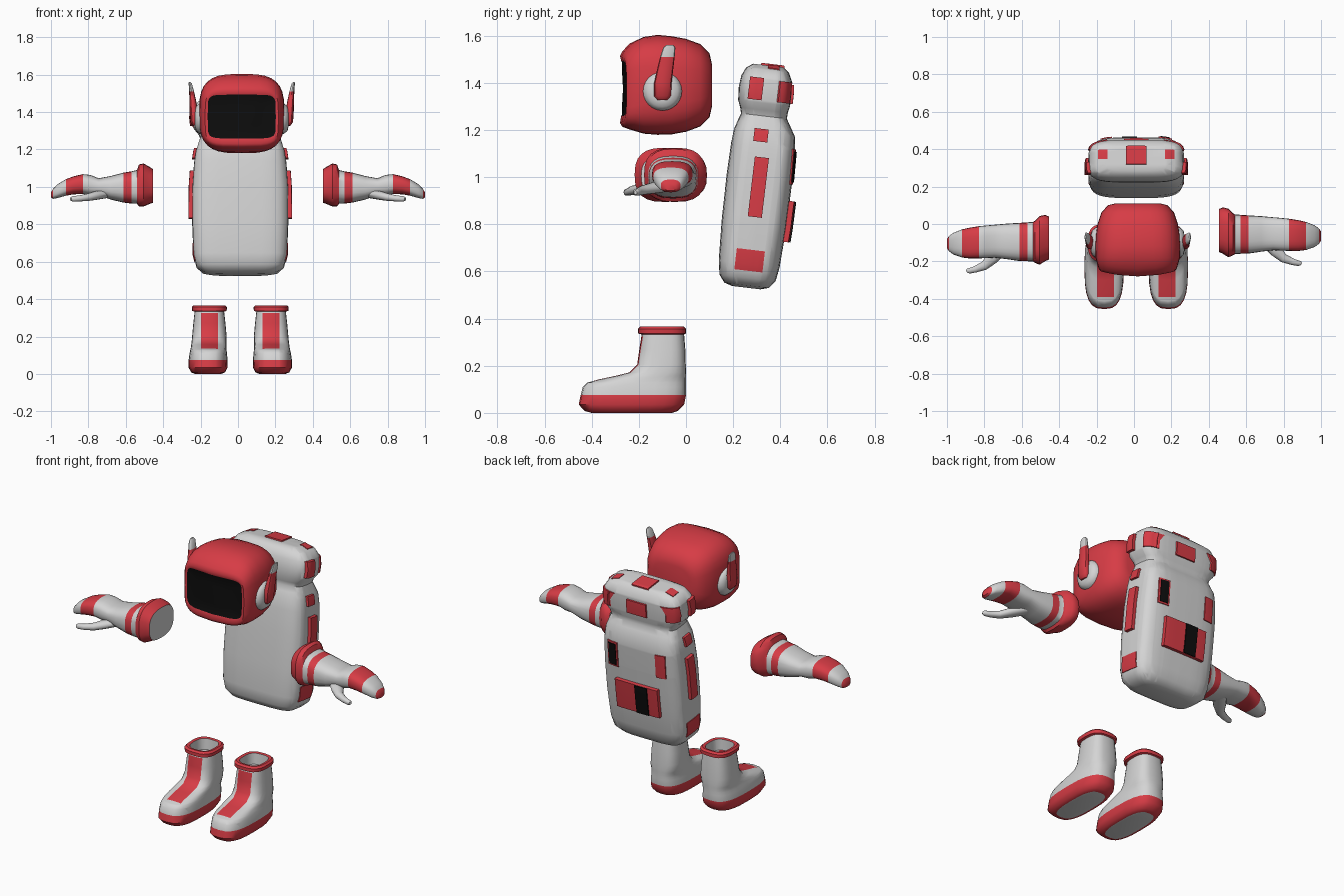
import bpy, bmesh, math
from mathutils import Vector, Matrix

if "Cube" in bpy.data.objects:
    bpy.data.objects.remove(bpy.data.objects["Cube"])

WHITE, RED, BLACK = 0, 1, 2
MATS = []
for mat_name, col in (("light grey", (0.66, 0.66, 0.66, 1)),
                      ("red", (0.68, 0.045, 0.06, 1)),
                      ("black", (0.004, 0.004, 0.004, 1))):
    m = bpy.data.materials.new(mat_name)
    m.diffuse_color = col
    m.use_nodes = True
    m.node_tree.nodes["Principled BSDF"].inputs["Base Color"].default_value = m.diffuse_color
    MATS.append(m)


def ring(c, u, v, n=2.0, count=24):
    """Rounded-rectangle section around c spanned by u and v."""
    pts = []
    for i in range(count):
        a = 2 * math.pi * i / count
        f = lambda t: math.copysign(abs(t) ** (2 / n), t) if abs(t) > 1e-9 else 0
        pts.append(Vector(c) + Vector(u) * f(math.cos(a)) + Vector(v) * f(math.sin(a)))
    return pts


def loft(rings, mats):
    """Skin sections; mats lists start cap, every band, end cap."""
    bm = bmesh.new()
    vs = [[bm.verts.new(p) for p in r] for r in rings]
    n = len(rings[0])
    bm.faces.new(vs[0]).material_index = mats[0]
    for k in range(len(vs) - 1):
        for i in range(n):
            j = (i + 1) % n
            f = bm.faces.new((vs[k][i], vs[k][j], vs[k + 1][j], vs[k + 1][i]))
            f.material_index = mats[k + 1]
    bm.faces.new(vs[-1]).material_index = mats[-1]
    bmesh.ops.recalc_face_normals(bm, faces=bm.faces[:])
    return bm


def paint(bm, direction, mat, x=None, y=None, z=None, lift=0.0, limit=0.6):
    """Cut a box-bounded patch into faces looking along direction, optionally raise it."""
    d = Vector(direction).normalized()
    bounds = [(k, b) for k, b in enumerate((x, y, z)) if b]
    for k, b in bounds:
        for value in b:
            co, no = Vector((0, 0, 0)), Vector((0, 0, 0))
            co[k], no[k] = value, 1
            bm.normal_update()
            faces = [f for f in bm.faces if f.normal.dot(d) > limit]
            geom = set(faces)
            for f in faces:
                geom.update(f.edges)
                geom.update(f.verts)
            bmesh.ops.bisect_plane(bm, geom=list(geom), plane_co=co, plane_no=no, dist=1e-5)
    bm.normal_update()
    patch = [f for f in bm.faces if f.normal.dot(d) > limit and
             all(b[0] < f.calc_center_median()[k] < b[1] for k, b in bounds)]
    for f in patch:
        f.material_index = mat
    if lift and patch:
        new = bmesh.ops.extrude_face_region(bm, geom=patch)["geom"]
        bmesh.ops.delete(bm, geom=[f for f in patch if f.is_valid], context='FACES')
        for v in [g for g in new if isinstance(g, bmesh.types.BMVert)]:
            v.co += d * lift
            for f in v.link_faces:
                f.material_index = mat
        bm.normal_update()


def finish(name, bm, matrix=None, angle=40):
    bmesh.ops.recalc_face_normals(bm, faces=bm.faces[:])
    me = bpy.data.meshes.new(name)
    if matrix:
        bm.transform(matrix)
    bm.to_mesh(me)
    bm.free()
    for m in MATS:
        me.materials.append(m)
    ob = bpy.data.objects.new(name, me)
    bpy.context.collection.objects.link(ob)
    bpy.ops.object.select_all(action='DESELECT')
    ob.select_set(True)
    bpy.context.view_layer.objects.active = ob
    bpy.ops.object.shade_smooth_by_angle(angle=math.radians(angle))
    return ob


# Helmet: sections from back to front, then the visor
CX = 0.02
sections = [(0.11, .12, .09, 1.39, 3), (0.10, .16, .135, 1.39, 3), (0.06, .195, .175, 1.39, 3),
            (0.0, .215, .197, 1.39, 3.2), (-.06, .225, .208, 1.39, 3.2), (-.12, .228, .212, 1.392, 3.2),
            (-.18, .225, .205, 1.39, 3.4), (-.24, .218, .182, 1.385, 4), (-.27, .208, .16, 1.374, 4.5),
            (-.28, .196, .142, 1.372, 5), (-.275, .182, .117, 1.376, 7), (-.272, .176, .111, 1.376, 7),
            (-.272, .09, .056, 1.376, 7)]
rings = []
for y, hx, hz, zc, n in sections:
    r = ring((CX, y, zc), (hx, 0, 0), (0, 0, hz), n, 32)
    if y < -.2:                       # wrap the face round the sides
        for p in r:
            p.y += 0.7 * (p.x - CX) ** 2
    rings.append(r)
finish("helmet", loft(rings, [RED] * 11 + [BLACK] * 3), angle=50)

# Ear discs and antennas
for s, side in ((-1, "left"), (1, "right")):
    disc = [ring((CX + s * x, -.10, 1.365), (0, r, 0), (0, 0, r)) for x, r in
            ((.19, .085), (.225, .082), (.245, .065), (.25, .04))]
    finish(side + "_ear_disc", loft(disc, [WHITE] * 5))
    ant = [ring((CX + s * x, y, z), (hx, 0, 0), (0, hy, 0), 2.4, 12) for x, y, z, hx, hy in
           ((.248, -.10, 1.328, .012, .022), (.252, -.10, 1.345, .022, .036), (.256, -.098, 1.40, .022, .037),
            (.262, -.088, 1.46, .018, .034), (.268, -.079, 1.51, .013, .031),
            (.275, -.071, 1.55, .009, .026), (.279, -.068, 1.562, .004, .014))]
    finish(side + "_antenna", loft(ant, [RED] * 5 + [WHITE] * 3))

# Backpack: upright sections, patches, then leaned back
body = [(-.472, .15, .06, 0), (-.462, .20, .095, 0), (-.43, .235, .12, 0), (-.37, .25, .13, 0),
        (-.2, .257, .138, 0), (0, .256, .14, 0), (.13, .247, .137, 0), (.19, .238, .13, -.002),
        (.23, .225, .112, -.008), (.26, .215, .098, -.012), (.285, .225, .102, -.015),
        (.315, .25, .111, -.018), (.37, .256, .113, -.02), (.42, .25, .108, -.02),
        (.455, .225, .092, -.02), (.475, .17, .065, -.02)]
bm = loft([ring((0, y, z), (hx, 0, 0), (0, hy, 0), 4.2, 32) for z, hx, hy, y in body], [WHITE] * 17)
for s in (-1, 1):
    out = (s, 0, 0)
    paint(bm, out, RED, y=(-.03, .03), z=(-.17, .085), lift=.02)
    paint(bm, out, RED, y=(-.06, .06), z=(-.40, -.31), lift=.004)
    paint(bm, out, RED, y=(-.045, .015), z=(.15, .205), lift=.014)
    paint(bm, out, RED, y=(-.09, -.03), z=(.325, .42), lift=.018)
    # head corner and small top patches
    paint(bm, (s, 1, 0), RED, y=(.035, .085), z=(.325, .415), lift=.008, limit=.5)
    xs = sorted((s * .155, s * .205))
    paint(bm, (0, 0, 1), RED, x=xs, y=(-.02, .03), limit=.45, lift=.004)
paint(bm, (0, 0, 1), RED, x=(-.055, .055), y=(-.05, .05), lift=.008)
paint(bm, (0, 1, 0), RED, x=(-.065, .065), z=(.325, .405), lift=.01)
# back pouch with black strap, and two back panels
paint(bm, (0, 1, 0), RED, x=(-.14, .14), z=(-.26, -.085), lift=.022)
paint(bm, (0, 1, 0), BLACK, x=(-.075, .005), z=(-.259, -.086), lift=.006)
paint(bm, (0, 1, 0), RED, x=(-.19, -.13), z=(-.01, .13), lift=.006)
paint(bm, (0, 1, 0), RED, x=(.12, .19), z=(-.015, .135), lift=.006)
paint(bm, (0, 1, 0), BLACK, x=(.13, .18), z=(-.005, .125), lift=.004)
finish("backpack", bm, Matrix.Translation((.012, .312, 1.0)) @ Matrix.Rotation(math.radians(-6.8), 4, 'X'))

# Gloves: (x, y centre, z centre, half y, half z, colour of the band that follows)
glove = [(.455, -.035, 1.005, .115, .09, RED), (.475, -.035, 1.008, .124, .10, RED),
         (.505, -.048, 1.01, .13, .115, RED), (.53, -.055, 1.008, .112, .112, RED),
         (.54, -.055, 1.0, .106, .09, WHITE), (.57, -.055, .997, .104, .086, RED),
         (.612, -.056, .996, .102, .08, WHITE), (.68, -.053, .995, .095, .063, WHITE),
         (.745, -.052, 1.0, .088, .046, WHITE), (.79, -.055, 1.008, .087, .056, WHITE),
         (.83, -.058, 1.015, .086, .053, RED), (.88, -.062, 1.008, .082, .048, RED),
         (.92, -.064, .997, .075, .044, WHITE), (.965, -.065, .977, .058, .037, WHITE),
         (.988, -.065, .963, .042, .027, RED), (1.0, -.065, .957, .024, .014, RED)]
thumb = [(.70, -.07, .965, .045, .025), (.755, -.135, .955, .038, .024), (.80, -.183, .945, .024, .02),
         (.85, -.203, .938, .018, .016), (.885, -.212, .936, .015, .014), (.895, -.214, .935, .008, .008)]
for s, side, dy in ((-1, "left", -.04), (1, "right", 0)):
    r = [ring((s * x, y + dy, z), (0, hy, 0), (0, 0, hz), 2.7) for x, y, z, hy, hz, c in glove]
    finish(side + "_glove", loft(r, [WHITE] + [g[5] for g in glove]))
    r = [ring((s * x, y + dy, z), (s * h * .5, h * .85, 0), (0, 0, hz), 2.2, 12) for x, y, z, h, hz in thumb]
    finish(side + "_thumb", loft(r, [WHITE] * 7))

# Boots: (z, toe y, heel y, half width, x offset, colour of the band that follows)
boot = [(.0, -.40, -.06, .07, .007, RED), (.008, -.43, -.035, .09, .007, RED),
        (.035, -.455, -.008, .105, .007, RED), (.075, -.447, 0, .104, .007, WHITE),
        (.11, -.438, 0, .10, .006, WHITE), (.128, -.42, 0, .097, .005, WHITE),
        (.142, -.37, 0, .095, .004, WHITE), (.157, -.30, 0, .094, .003, WHITE),
        (.172, -.24, 0, .093, .002, WHITE), (.205, -.207, -.001, .092, 0, WHITE),
        (.27, -.198, -.003, .086, 0, WHITE), (.333, -.188, -.008, .079, 0, RED),
        (.337, -.203, 0, .092, 0, RED), (.357, -.203, 0, .094, 0, RED),
        (.367, -.193, -.01, .084, 0, RED), (.364, -.177, -.025, .068, 0, WHITE),
        (.30, -.175, -.03, .064, 0, WHITE)]
for s, side in ((-1, "left"), (1, "right")):
    cx = .012 + s * .165
    r = [ring((cx + s * o, (a + b) / 2, z), (hx, 0, 0), (0, (b - a) / 2, 0), 2.9)
         for z, a, b, hx, o, c in boot]
    bm = loft(r, [WHITE] + [g[5] for g in boot])
    # stripe down the shin and over the instep
    paint(bm, (0, -.75, .65), RED, x=(cx - .045, cx + .045), y=(-.39, -.15), z=(.13, .325), limit=.4)
    finish(side + "_boot", bm)
